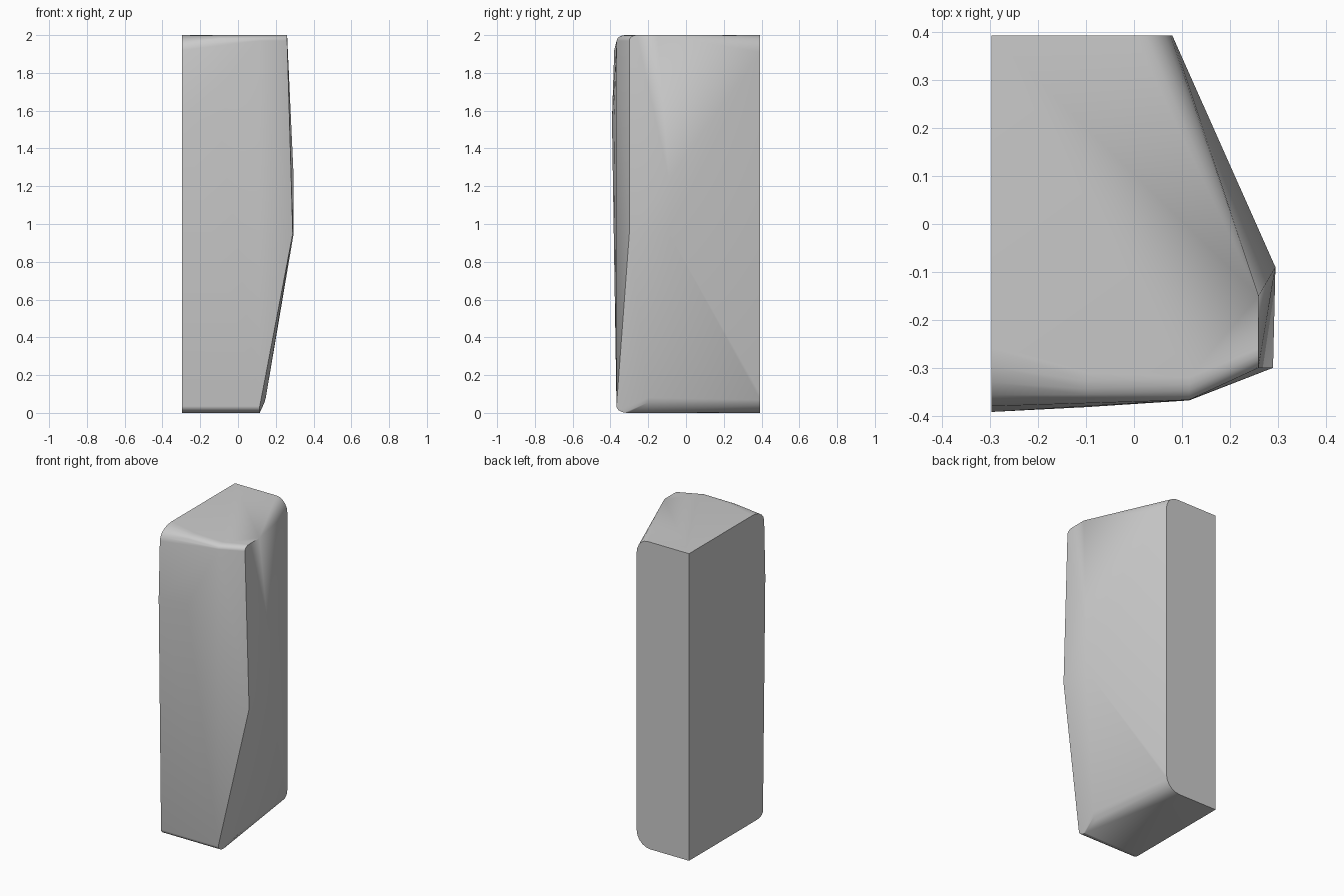
import bpy
import bmesh
from math import radians, sin, cos, pi
from mathutils import Vector

default = bpy.data.objects.get("Cube")
if default:
    bpy.data.objects.remove(default, do_unlink=True)

BACK, INNER, HEIGHT = 0.393, -0.297, 2.0


def rounded(start, corner, end, steps=5):
    """Quarter curve from start to end that bulges towards corner."""
    s, c, e = Vector(start), Vector(corner), Vector(end)
    angles = [pi / 2 * i / steps for i in range(steps + 1)]
    return [c + (s - c) * (1 - sin(a)) + (e - c) * (1 - cos(a)) for a in angles]


def front_column(x, y, top_z, top_y):
    """Upright at the front with its top and bottom ends rounded inwards."""
    top = rounded((x, y, top_z), (x, y, HEIGHT), (x, top_y, HEIGHT))
    low = rounded((x, -0.368, 0.035), (x, -0.368, 0), (x, -0.31, 0))
    return top + low


points = []

# Square inner back edge
points += [Vector((INNER, BACK, z)) for z in (0, HEIGHT)]

# Outer back edge, rounded at both ends
side = 0.08
points += rounded((side, BACK, 1.91), (side, BACK, HEIGHT), (0, BACK, HEIGHT))
points += rounded((side, BACK, 0.1), (side, BACK, 0), (-0.02, BACK, 0))

# Bulging side ridge, tapering towards the foot
points += [Vector(p) for p in ((0.26, -0.15, HEIGHT), (0.295, -0.09, 1.24), (0.295, -0.09, 0.95))]
points += rounded((0.147, -0.2, 0.08), (0.14, -0.2, 0), (0.05, -0.2, 0))

# Front side ridge
points += rounded((0.26, -0.3, 1.97), (0.26, -0.3, HEIGHT), (0.26, -0.26, HEIGHT))
points.append(Vector((0.29, -0.3, 0.95)))

# Front uprights, with a slight belly above the middle
points += front_column(0.115, -0.367, 1.97, -0.32)
points += front_column(-0.1, -0.367, 1.97, -0.31)
points += front_column(INNER, -0.38, 1.92, -0.26)
points += [Vector((-0.1, -0.382, 1.55)), Vector((INNER, -0.392, 1.55))]

# Skin the guide points into one solid
bm = bmesh.new()
for p in points:
    bm.verts.new(p)
hull = bmesh.ops.convex_hull(bm, input=bm.verts[:])
loose = {g for g in hull["geom_interior"] + hull["geom_unused"]
         if isinstance(g, bmesh.types.BMVert)}
bmesh.ops.delete(bm, geom=list(loose), context="VERTS")
bmesh.ops.dissolve_limit(bm, angle_limit=radians(0.5), verts=bm.verts[:], edges=bm.edges[:])
bmesh.ops.recalc_face_normals(bm, faces=bm.faces[:])

mesh = bpy.data.meshes.new("rounded_block")
bm.to_mesh(mesh)
bm.free()
block = bpy.data.objects.new("rounded_block", mesh)
bpy.context.collection.objects.link(block)

# Plain grey
grey = bpy.data.materials.new("plain_grey")
grey.use_nodes = True
colour = (0.6, 0.6, 0.6, 1)
grey.diffuse_color = colour
grey.node_tree.nodes["Principled BSDF"].inputs["Base Color"].default_value = colour
mesh.materials.append(grey)

# Smooth rounding with crisp edges
bpy.ops.object.select_all(action="DESELECT")
block.select_set(True)
bpy.context.view_layer.objects.active = block
bpy.ops.object.shade_smooth_by_angle(angle=radians(30))
